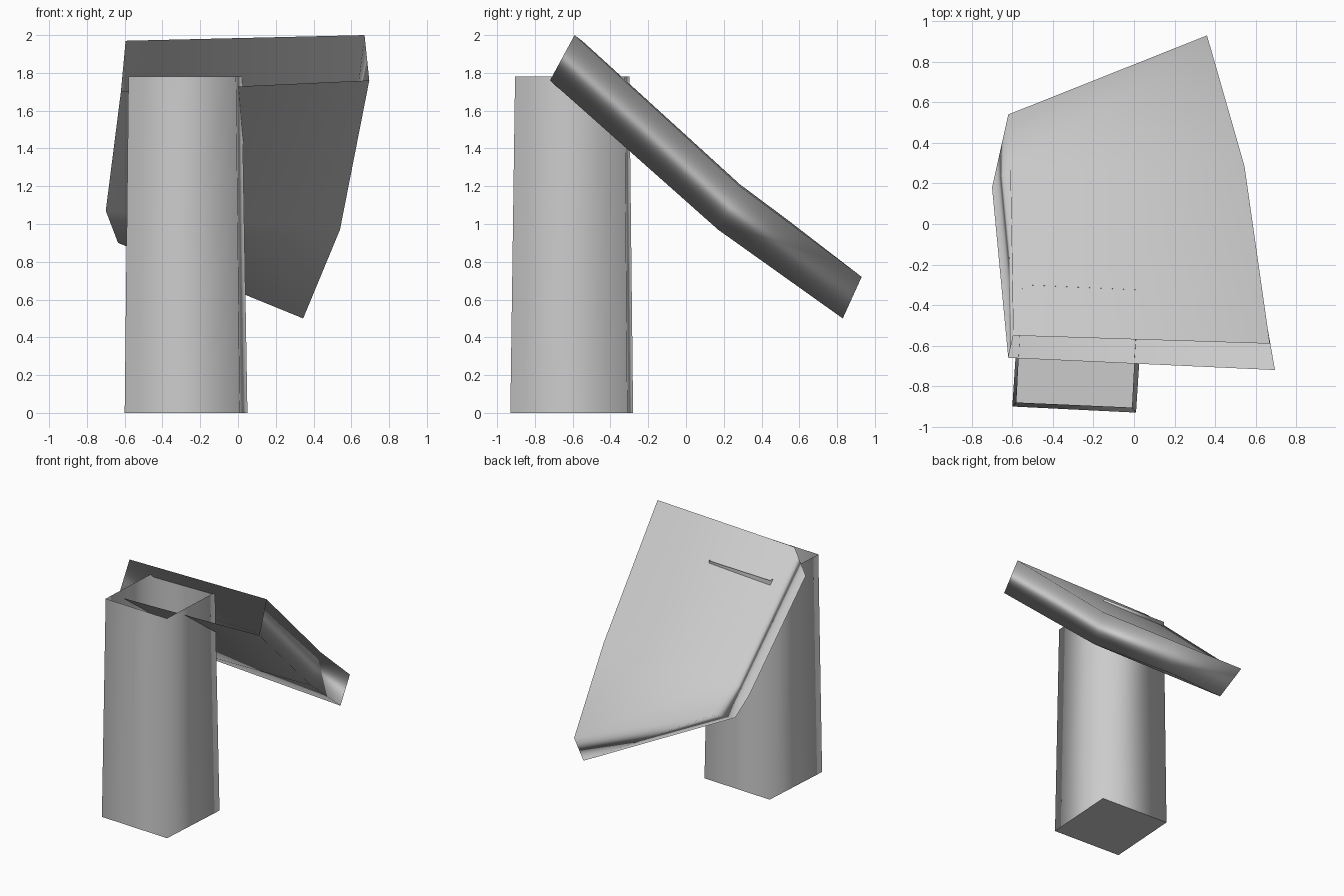
import bpy
import bmesh

cube = bpy.data.objects.get("Cube")
if cube:
    bpy.data.objects.remove(cube, do_unlink=True)

grey = bpy.data.materials.new("light_grey")
grey.use_nodes = True
tone = (0.6, 0.6, 0.6, 1)
grey.diffuse_color = tone
grey.node_tree.nodes["Principled BSDF"].inputs["Base Color"].default_value = tone


def loft(name, rings, skip_side=None, cap_first=False, cap_last=False):
    """Open shell joining matching rings of four corners."""
    bm = bmesh.new()
    loops = [[bm.verts.new(p) for p in ring] for ring in rings]
    for a, b in zip(loops, loops[1:]):
        for i in range(4):
            if i != skip_side:
                j = (i + 1) % 4
                bm.faces.new((a[i], a[j], b[j], b[i]))
    caps = []
    if cap_first:
        caps.append(bm.faces.new(loops[0]))
    if cap_last:
        caps.append(bm.faces.new(loops[-1]))
    bmesh.ops.recalc_face_normals(bm, faces=bm.faces)
    mesh = bpy.data.meshes.new(name)
    for face in bm.faces:
        face.smooth = True
    if cap_first:
        for edge in caps[0].edges:
            edge.smooth = False
    bm.to_mesh(mesh)
    bm.free()
    mesh.materials.append(grey)
    obj = bpy.data.objects.new(name, mesh)
    bpy.context.collection.objects.link(obj)
    weighted = obj.modifiers.new("Soft edges", 'WEIGHTED_NORMAL')
    weighted.keep_sharp = True
    return obj


# Tapered hollow column, open at the top
loft("column", [
    [(-0.60, -0.90, 0), (0.01, -0.93, 0), (0.05, -0.31, 0), (-0.56, -0.28, 0)],
    [(-0.58, -0.88, 1.78), (-0.01, -0.905, 1.78), (0.02, -0.325, 1.78), (-0.55, -0.30, 1.78)],
], cap_first=True)

# Sloping folded hood, open at the front: upper left, upper right, lower right, lower left
loft("sloping_hood", [
    [(-0.595, -0.55, 1.97), (0.67, -0.59, 2.0), (0.695, -0.72, 1.76), (-0.62, -0.66, 1.70)],
    [(-0.61, 0.285, 1.21), (0.545, 0.285, 1.20), (0.54, 0.17, 0.97), (-0.70, 0.18, 1.07)],
    [(-0.62, 0.54, 1.02), (0.36, 0.93, 0.72), (0.345, 0.83, 0.50), (-0.635, 0.27, 0.90)],
], cap_last=True)
